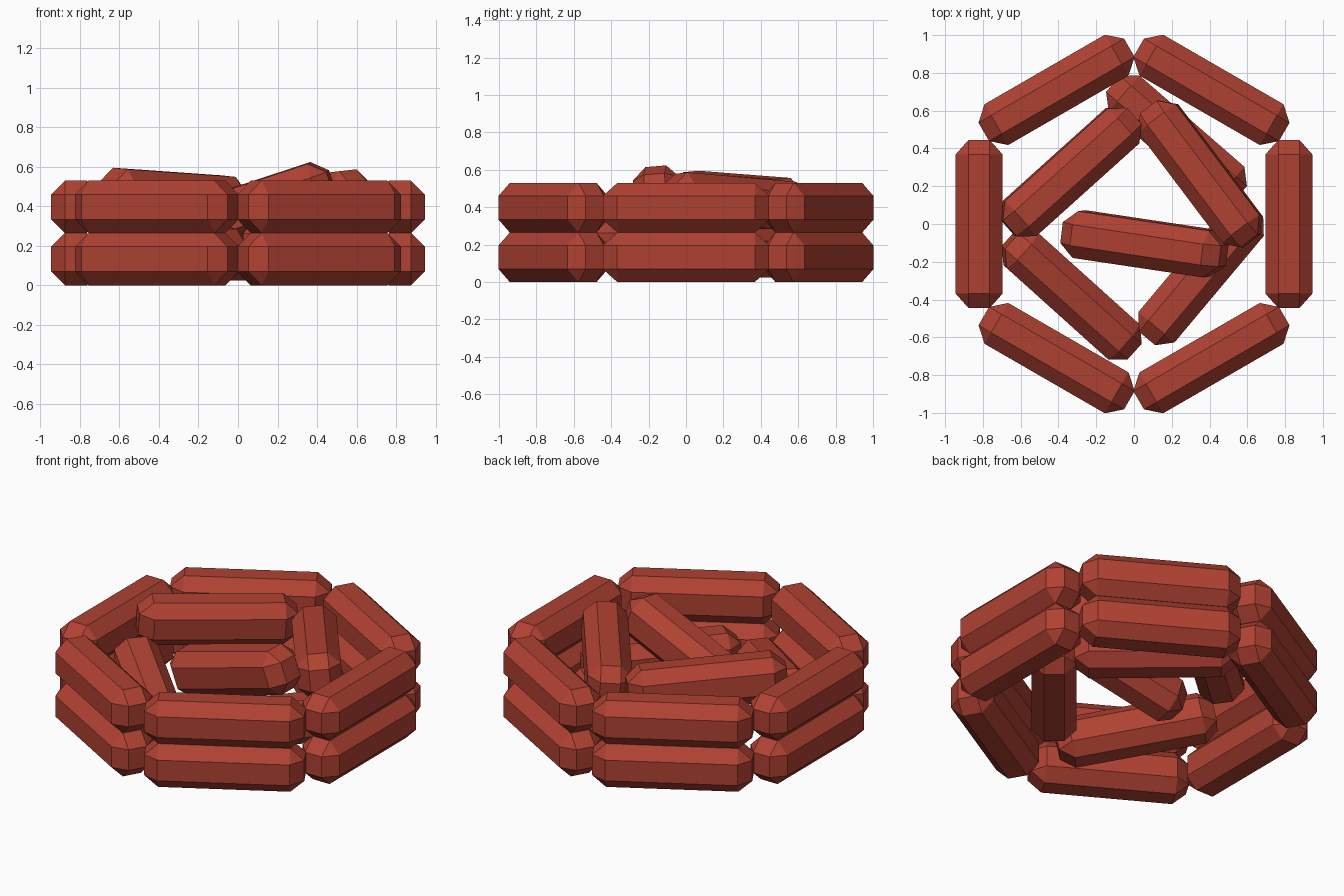
import bpy, bmesh, math
from mathutils import Matrix, Vector

if "Cube" in bpy.data.objects:
    bpy.data.objects.remove(bpy.data.objects["Cube"])

red = bpy.data.materials.new("brick red")
red.diffuse_color = (0.43, 0.053, 0.032, 1)
red.use_nodes = True
red.node_tree.nodes["Principled BSDF"].inputs["Base Color"].default_value = red.diffuse_color

# One log: a chamfered box, lying along x
L, W, H, C = 0.89, 0.25, 0.264, 0.069
mesh = bpy.data.meshes.new("log")
bm = bmesh.new()
bmesh.ops.create_cube(bm, size=1)
stretch = 1.12                      # end chamfers are a little longer
bmesh.ops.scale(bm, vec=Vector((L / stretch, W, H)), verts=bm.verts)
bmesh.ops.bevel(bm, geom=bm.edges[:], offset=C, segments=1, affect='EDGES')
bmesh.ops.scale(bm, vec=Vector((stretch, 1, 1)), verts=bm.verts)
bm.to_mesh(mesh)
bm.free()
mesh.materials.append(red)


def add_log(name, pos, yaw, tilt=0, roll=0):
    """tilt raises the +x end; angles in degrees"""
    ob = bpy.data.objects.new(name, mesh)
    bpy.context.collection.objects.link(ob)
    r = math.radians
    ob.matrix_world = (Matrix.Translation(pos) @ Matrix.Rotation(r(yaw), 4, 'Z')
                       @ Matrix.Rotation(r(-tilt), 4, 'Y') @ Matrix.Rotation(r(roll), 4, 'X'))


# Hexagonal ring, two layers high
for layer in range(2):
    for i in range(6):
        a = math.radians(60 * i)
        add_log(f"ring_log_{layer}_{i}",
                (0.82 * math.cos(a), 0.82 * math.sin(a), H / 2 + layer * 0.265),
                60 * i + 90)

# Loose logs piled inside
loose = [
    ((-0.333, 0.275, 0.44), 42, -3, 4),     # back left, on top
    ((0.055, -0.105, 0.38), -8.5, 18, 5),   # leaning across the middle
    ((0.35, 0.265, 0.425), -53, 4, 5),      # back right, on top
    ((0.225, 0.45, 0.155), -41, 0, 0),      # back right, below
    ((0.355, -0.265, 0.20), 50, 0, 0),      # front right, below
    ((-0.33, -0.375, 0.225), -42, -11, 0),  # front left
]
for i, (pos, yaw, tilt, roll) in enumerate(loose):
    add_log(f"loose_log_{i}", pos, yaw, tilt, roll)
